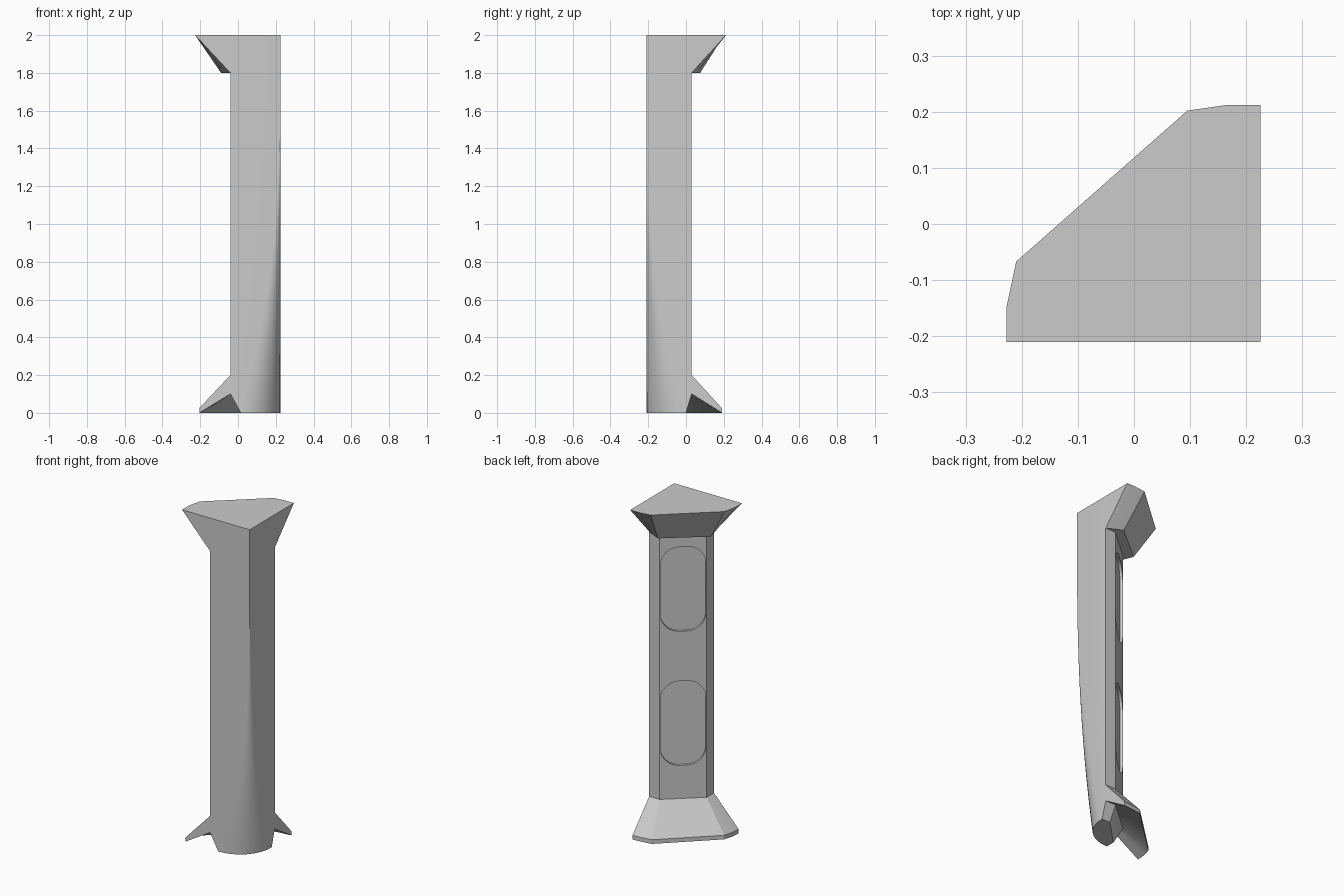
import bpy, bmesh
from math import sin, cos, pi, radians
from mathutils import Vector

if "Cube" in bpy.data.objects:
    bpy.data.objects.remove(bpy.data.objects["Cube"])

# Plan coordinates: u runs left and v runs back from the outer corner of the pillar
CX, CY = 0.225, -0.21
SHAFT = [(0, .24), (.035, .24), (.07, .24), (.265, .07), (.265, .035), (.265, 0)]
FOOT = [(0, .21), (.03, .21), (.055, .21), (.21, .055), (.21, .03), (.21, 0)]
SKIRT = [(0, .40), (.06, .395), (.12, .385), (.41, .11), (.425, .06), (.43, 0)]
CAP_LOW = [(0, .24), (.045, .265), (.09, .285), (.315, .1), (.295, .05), (.265, 0)]
CAP_TOP = [(0, .422), (.06, .422), (.13, .412), (.435, .143), (.452, .063), (.452, 0)]


def at(points, z):
    return [Vector((CX - u, CY + v, z)) for u, v in points]


def loft(name, rows, wrap_rows=False, wrap_cols=False):
    """Skin rows of points with quads and close both ends."""
    bm = bmesh.new()
    grid = [[bm.verts.new(p) for p in row] for row in rows]
    n, m = len(grid), len(grid[0])
    for i in range(n if wrap_rows else n - 1):
        for j in range(m if wrap_cols else m - 1):
            a, b = grid[i], grid[(i + 1) % n]
            k = (j + 1) % m
            bm.faces.new((a[j], a[k], b[k], b[j]))
    if wrap_cols:
        ends = [grid[0], grid[-1]]
    else:
        ends = [[r[0] for r in grid], [r[-1] for r in grid]]
    for end in ends:
        bm.faces.new(end)
    bmesh.ops.recalc_face_normals(bm, faces=bm.faces)
    mesh = bpy.data.meshes.new(name)
    bm.to_mesh(mesh)
    bm.free()
    ob = bpy.data.objects.new(name, mesh)
    bpy.context.collection.objects.link(ob)
    return ob


def smooth(ob):
    bpy.ops.object.select_all(action='DESELECT')
    ob.select_set(True)
    bpy.context.view_layer.objects.active = ob
    bpy.ops.object.shade_smooth_by_angle(angle=radians(25))


# Shaft: sharp outer corner at the top that rounds off towards the foot
def section(z, back):
    r = max(.0005, .205 * max(0, 1 - z / 1.7) ** 2.3)
    arc = [(r - r * sin(a), r - r * cos(a)) for a in (i * pi / 16 for i in range(9))]
    return at(arc + back, z)


heights = [.1, .2, .35, .5, .7, .9, 1.1, 1.3, 1.5, 1.7, 2]
shaft = loft("pillar_shaft", [section(0, FOOT)] + [section(z, SHAFT) for z in heights],
             wrap_cols=True)

# Two shallow rounded recesses in the diagonal back face
t, n = Vector((-.754, -.657, 0)), Vector((-.657, .754, 0))
for zc in (.655, 1.465):
    w, h, r = .125, .255, .105
    outline = []
    for q, (sx, sz) in enumerate([(1, 1), (-1, 1), (-1, -1), (1, -1)]):
        for i in range(9):
            a = q * pi / 2 + i * pi / 16
            outline.append((sx * (w - r) + r * cos(a), sz * (h - r) + r * sin(a)))
    mid = Vector((CX - .1675, CY + .155, zc))
    rows = [[mid + t * s + n * d + Vector((0, 0, z)) for s, z in outline] for d in (-.015, .06)]
    cutter = loft("recess_cutter", rows, wrap_cols=True)
    cutter.hide_render = True
    mod = shaft.modifiers.new("recess", 'BOOLEAN')
    mod.operation, mod.solver, mod.object = 'DIFFERENCE', 'EXACT', cutter
    bpy.context.view_layer.objects.active = shaft
    bpy.ops.object.modifier_apply(modifier=mod.name)
    bpy.data.objects.remove(cutter)
smooth(shaft)

# Flared cap and thin flared skirt swept around the back of the shaft
cap = loft("flared_cap", [at(SHAFT, 1.8), at(CAP_LOW, 1.8), at(CAP_TOP, 2), at(SHAFT, 2)],
           wrap_rows=True)
skirt = loft("base_skirt", [at(SHAFT, .2), at(SKIRT, .025), at(SKIRT, 0), at(SHAFT, .1)],
             wrap_rows=True)
smooth(cap)
smooth(skirt)
